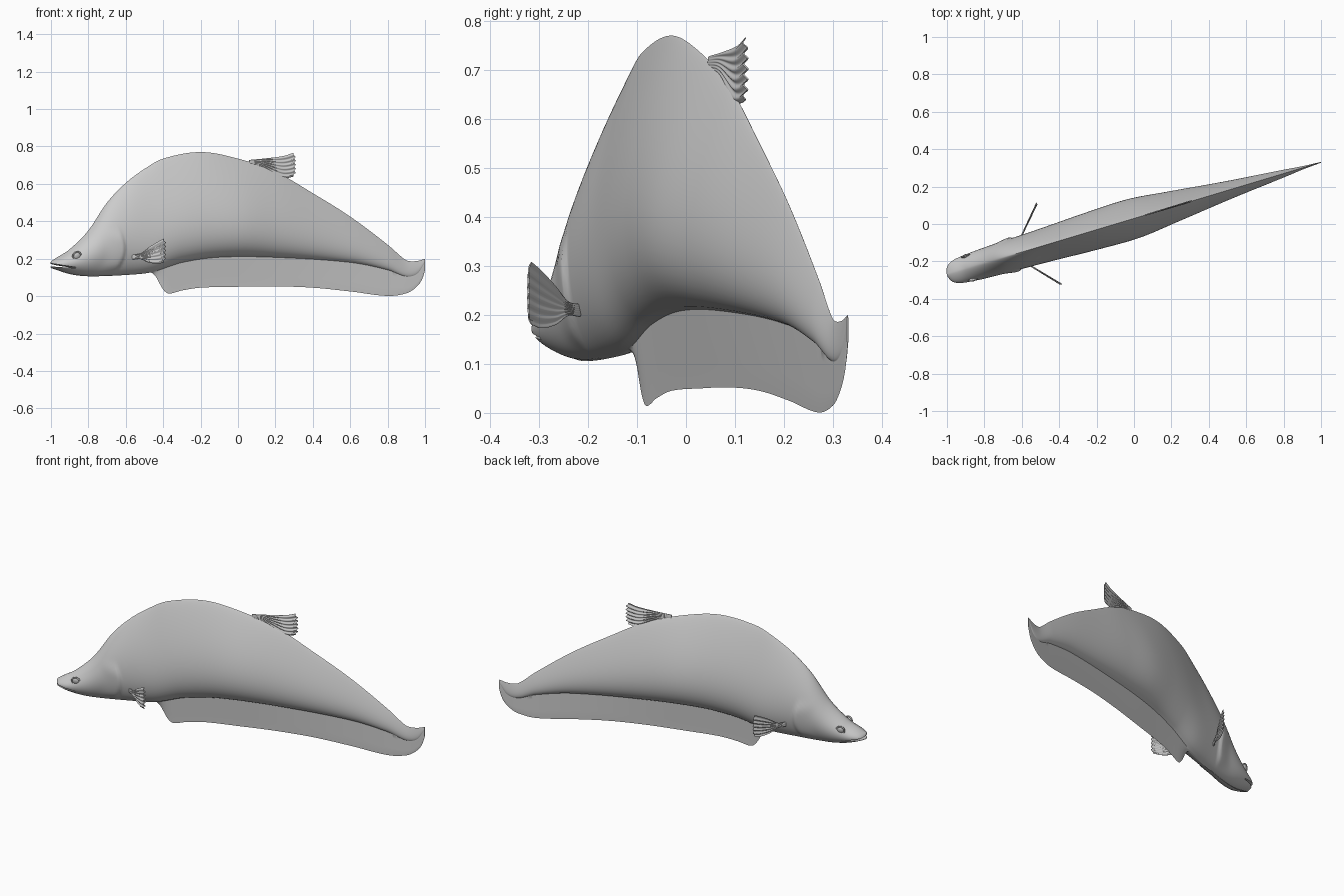
import bpy, bmesh, math
from mathutils import Vector

cube = bpy.data.objects.get("Cube")
if cube:
    bpy.data.objects.remove(cube, do_unlink=True)

# One plain grey for the whole fish
grey = bpy.data.materials.new("plain_grey")
grey.use_nodes = True
COLOUR = (0.6, 0.6, 0.6, 1)
grey.diffuse_color = COLOUR
grey.node_tree.nodes["Principled BSDF"].inputs["Base Color"].default_value = COLOUR

SLOPE = 0.3
ANGLE = math.atan(SLOPE)


def place(x, side, z):
    """Fish coordinates to world: the fish lies along a slanted line."""
    return Vector((x - side * math.sin(ANGLE),
                   0.03 + SLOPE * x + side * math.cos(ANGLE), z))


def spline(keys, x):
    """Smooth curve through (x, value) keys."""
    i = 0
    while i < len(keys) - 2 and x > keys[i + 1][0]:
        i += 1

    def slope(k):
        a, b = keys[max(k - 1, 0)], keys[min(k + 1, len(keys) - 1)]
        return (b[1] - a[1]) / (b[0] - a[0])
    (xa, a), (xb, b) = keys[i], keys[i + 1]
    d = xb - xa
    t = min(max((x - xa) / d, 0), 1)
    s = t * t * (3 - 2 * t)
    return (a + (b - a) * s + slope(i) * d * t * (1 - t) ** 2
            - slope(i + 1) * d * t * t * (1 - t))


def smooth(a, b, x):
    t = min(max((x - a) / (b - a), 0), 1)
    return t * t * (3 - 2 * t)


def finish(name, bm, angle=40):
    bmesh.ops.recalc_face_normals(bm, faces=bm.faces)
    mesh = bpy.data.meshes.new(name)
    bm.to_mesh(mesh)
    bm.free()
    obj = bpy.data.objects.new(name, mesh)
    bpy.context.collection.objects.link(obj)
    mesh.materials.append(grey)
    shade(obj, angle)
    return obj


def shade(obj, angle):
    bpy.ops.object.select_all(action="DESELECT")
    obj.select_set(True)
    bpy.context.view_layer.objects.active = obj
    bpy.ops.object.shade_smooth_by_angle(angle=math.radians(angle))


# Body outlines: back, belly crease, lower edge with long fin, half width
BACK = [(-1, .185), (-.97, .205), (-.9, .25), (-.8, .35), (-.7, .5), (-.6, .605),
        (-.5, .68), (-.4, .735), (-.2, .77), (0, .735), (.2, .665), (.4, .55),
        (.6, .425), (.8, .275), (.88, .205), (.91, .188), (.96, .188), (1, .2)]
BELLY = [(-1, .152), (-.9, .12), (-.8, .108), (-.6, .115), (-.46, .13), (-.3, .18),
         (-.1, .208), (.2, .207), (.6, .18), (.8, .14), (.9, .105), (.96, .12), (1, .18)]
EDGE = [(-.46, .125), (-.44, .105), (-.4, .035), (-.37, .014), (-.3, .03), (-.2, .045),
        (0, .05), (.2, .052), (.4, .045), (.6, .025), (.8, .001), (.9, .015),
        (.95, .045), (.985, .09), (1, .14)]
WIDTH = [(-1, .015), (-.99, .038), (-.97, .055), (-.93, .068), (-.8, .08), (-.5, .091),
         (-.2, .105), (0, .108), (.2, .086), (.5, .05), (.8, .02), (.9, .009), (1, .002)]


def half_width(x, h):
    """Half width of the body at height fraction h above the belly crease."""
    f = smooth(-.8, -.4, x)
    top, low = spline(BACK, x), spline(BELLY, x)
    z = low + (top - low) * h
    round_part = max(math.sin(math.pi * h ** (.85 - .25 * f)), 0) ** (.6 + .25 * f)
    # Gill cover: a swelling that ends in a sharp rear rim
    rim = -.635 - 3 * (z - .25) ** 2
    flap = smooth(rim - .1, rim, x) * (1 - smooth(rim, rim + .012, x))
    flap *= smooth(.12, .17, z) * (1 - smooth(.3, .37, z))
    return spline(WIDTH, x) * round_part + .009 * flap


def section(x):
    top, low = spline(BACK, x), spline(BELLY, x)
    edge = min(spline(EDGE, x) if x > -.46 else low, low - .002)
    w = spline(WIDTH, x)
    root = max(.002, .11 * w * smooth(-.8, -.4, x))
    half = []
    for k in range(1, 28):
        h = (1 + math.cos(math.pi * k / 28)) / 2
        half.append((max(half_width(x, h), root * (1 - h)), low + (top - low) * h))
    for k in range(6):
        half.append((root + (.0015 - root) * k / 5, low + (edge - low) * k / 6))
    return ([(0, top)] + [(-a, z) for a, z in half] + [(0, edge)]
            + [(a, z) for a, z in reversed(half)])


# Body with tail and long lower fin
bm = bmesh.new()
stations = [-1, -.997, -.994] + [-.99 + 1.99 * i / 220 for i in range(221)]
rings = [[bm.verts.new(place(x, s, z)) for s, z in section(x)] for x in stations]
count = len(rings[0])
for a, b in zip(rings, rings[1:]):
    for j in range(count):
        k = (j + 1) % count
        bm.faces.new((a[j], a[k], b[k], b[j]))
bm.faces.new(rings[0])
bm.faces.new(rings[-1])
body = finish("body", bm)

# Mouth: a thin wedge cut through the snout
bm = bmesh.new()
wedge = [(-1.05, .184), (-.95, .164), (-.885, .154), (-.885, .15), (-.95, .154), (-1.05, .162)]
sides = [[bm.verts.new(place(x, s, z)) for x, z in wedge] for s in (-.2, .2)]
for face in sides:
    bm.faces.new(face)
for j in range(len(wedge)):
    k = (j + 1) % len(wedge)
    bm.faces.new((sides[0][j], sides[0][k], sides[1][k], sides[1][j]))
cutter = finish("mouth_cutter", bm)
cutter.hide_render = True
cut = body.modifiers.new("mouth", "BOOLEAN")
cut.operation = "DIFFERENCE"
cut.solver = "EXACT"
cut.object = cutter
bpy.context.view_layer.objects.active = body
bpy.ops.object.modifier_apply(modifier=cut.name)
bpy.data.objects.remove(cutter, do_unlink=True)
shade(body, 40)


def ray_fin(name, low, high, start, end, thickness=.006, rays=6):
    """Rippled fin plate; start and end are (x, side), low and high its edges."""
    bm = bmesh.new()
    start, end = Vector(start), Vector(end)
    across = (end - start).orthogonal().normalized()
    nu, nv = 20, 48
    layers = []
    for face in (-1, 1):
        grid = []
        for i in range(nu + 1):
            u = i / nu
            row = []
            for j in range(nv + 1):
                v = j / nv
                ripple = math.cos(2 * math.pi * rays * v)
                taper = math.sin(math.pi * v) ** .4 if 0 < v < 1 else 0
                reach = u * (1 + .02 * ripple * u - .06 * (2 * v - 1) ** 6)
                p = start + (end - start) * reach
                p += across * (.003 * ripple * u + face * thickness * (.15 + .35 * taper) * (1.3 - .6 * u))
                z = spline(low, u) * (1 - v) + spline(high, u) * v
                row.append(bm.verts.new(place(p.x, p.y, z)))
            grid.append(row)
        layers.append(grid)
        for i in range(nu):
            for j in range(nv):
                bm.faces.new((grid[i][j], grid[i + 1][j], grid[i + 1][j + 1], grid[i][j + 1]))
    # Close the rim between the two faces
    rims = [[g[0][j] for j in range(nv)] + [g[i][nv] for i in range(nu)]
            + [g[nu][j] for j in range(nv, 0, -1)] + [g[i][0] for i in range(nu, 0, -1)]
            for g in layers]
    for j in range(len(rims[0])):
        k = (j + 1) % len(rims[0])
        bm.faces.new((rims[0][j], rims[0][k], rims[1][k], rims[1][j]))
    return finish(name, bm)


# Back fin
ray_fin("back_fin", [(0, .70), (.3, .69), (.7, .636), (.88, .632), (1, .638)],
        [(0, .728), (.4, .737), (.8, .75), (1, .766)], (.06, 0), (.305, 0))

# Paired side fins and eyes
for side, label in ((-1, "right"), (1, "left")):
    ray_fin(label + "_side_fin",
            [(0, .196), (.25, .198), (.5, .18), (.8, .173), (1, .18)],
            [(0, .222), (.25, .228), (.5, .258), (.8, .29), (1, .308)],
            (-.585, side * .075), (-.455, side * .225))
    eye_x, eye_z = -.88, .215
    low = spline(BELLY, eye_x)
    h = (eye_z - low) / (spline(BACK, eye_x) - low)
    spot = place(eye_x, side * half_width(eye_x, h), eye_z)
    turn = (math.radians(90 - side * 12), 0, ANGLE)
    bpy.ops.mesh.primitive_uv_sphere_add(segments=24, ring_count=12, radius=.02, location=spot, rotation=turn)
    eye = bpy.context.object
    eye.name = label + "_eye"
    eye.scale.z = .5
    bpy.ops.mesh.primitive_torus_add(major_radius=.022, minor_radius=.0045, major_segments=32,
                                     minor_segments=8, location=spot, rotation=turn)
    rim = bpy.context.object
    rim.name = label + "_eye_rim"
    for part in (eye, rim):
        part.data.materials.append(grey)
        shade(part, 60)
